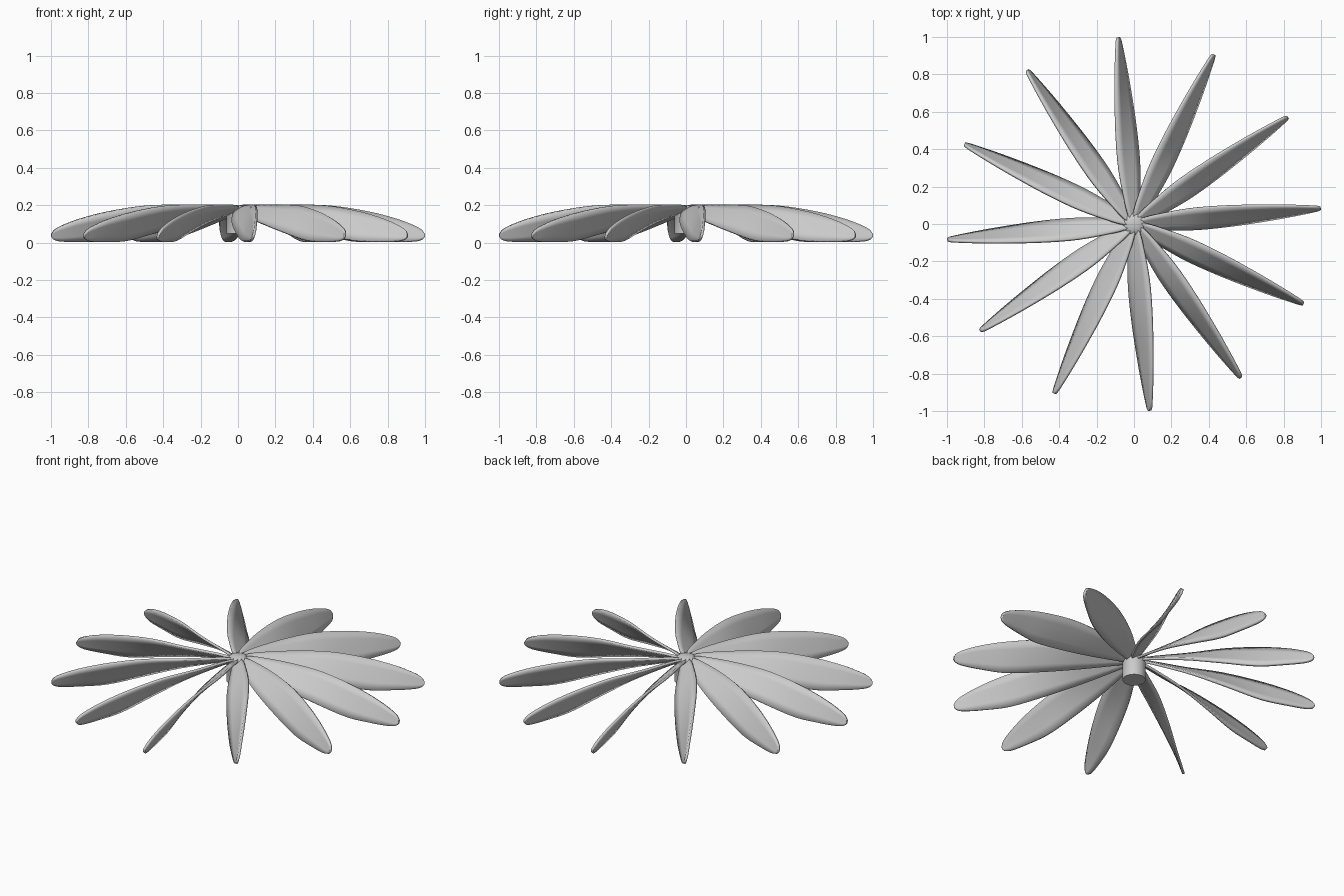
import bpy, bmesh, math

if "Cube" in bpy.data.objects:
    bpy.data.objects.remove(bpy.data.objects["Cube"])

BLADES = 12
OFFSET = math.radians(4.8)
# blade stations: radius, half width sideways, half height, centre z
STATIONS = [(0.03, 0.022, 0.014, 0.174), (0.10, 0.035, 0.025, 0.171),
            (0.30, 0.055, 0.047, 0.151), (0.50, 0.053, 0.069, 0.125),
            (0.70, 0.040, 0.076, 0.088), (0.85, 0.026, 0.060, 0.066),
            (0.95, 0.014, 0.040, 0.048), (0.988, 0.008, 0.024, 0.041),
            (1.002, 0.002, 0.007, 0.038)]


def smooth_path(pts, steps=4):
    """Non-uniform cubic through the stations, parameterised by radius."""
    n = len(pts)
    slope = []
    for i in range(n):
        a, b = pts[max(i - 1, 0)], pts[min(i + 1, n - 1)]
        slope.append([(q - p) / (b[0] - a[0]) for p, q in zip(a, b)])
    out = []
    for i in range(n - 1):
        h = pts[i + 1][0] - pts[i][0]
        for k in range(steps):
            t = k / steps
            w = (2*t**3 - 3*t**2 + 1, (t**3 - 2*t**2 + t) * h,
                 3*t**2 - 2*t**3, (t**3 - t**2) * h)
            out.append([w[0]*p + w[1]*m + w[2]*q + w[3]*r for p, m, q, r in
                        zip(pts[i], slope[i], pts[i + 1], slope[i + 1])])
    return out + [list(pts[-1])]


def finish(name, bm):
    bmesh.ops.recalc_face_normals(bm, faces=bm.faces)
    mesh = bpy.data.meshes.new(name)
    bm.to_mesh(mesh)
    bm.free()
    obj = bpy.data.objects.new(name, mesh)
    bpy.context.collection.objects.link(obj)
    bpy.ops.object.select_all(action='DESELECT')
    obj.select_set(True)
    bpy.context.view_layer.objects.active = obj
    bpy.ops.object.shade_smooth_by_angle(angle=math.radians(35))
    return obj


# twisted, drooping petal-shaped blades sharing one mesh
bm = bmesh.new()
cols = (-1, -0.5, 0, 0.5, 1)
rows = [[bm.verts.new((s, c * lat, z + c * ver)) for c in cols]
        for s, lat, ver, z in smooth_path(STATIONS)]
for a, b in zip(rows, rows[1:]):
    for j in range(len(cols) - 1):
        bm.faces.new((a[j], b[j], b[j + 1], a[j + 1]))
blade = finish("blade_1", bm)
mod = blade.modifiers.new("thickness", 'SOLIDIFY')
mod.thickness = 0.014
mod.offset = 0
blade.rotation_euler.z = OFFSET
for i in range(1, BLADES):
    other = blade.copy()
    other.name = f"blade_{i + 1}"
    other.rotation_euler.z = OFFSET + i * math.tau / BLADES
    bpy.context.collection.objects.link(other)

# hub: cylinder with a shallow domed cap
bm = bmesh.new()
profile = [(0, 0.05), (0.062, 0.05), (0.062, 0.165), (0.065, 0.17),
           (0.06, 0.182), (0.045, 0.193), (0.024, 0.199), (0, 0.201)]
verts = [bm.verts.new((r, 0, z)) for r, z in profile]
edges = [bm.edges.new(p) for p in zip(verts, verts[1:])]
bmesh.ops.spin(bm, geom=verts + edges, cent=(0, 0, 0), axis=(0, 0, 1),
               angle=math.tau, steps=32)
bmesh.ops.remove_doubles(bm, verts=bm.verts, dist=0.0005)
finish("hub", bm)
